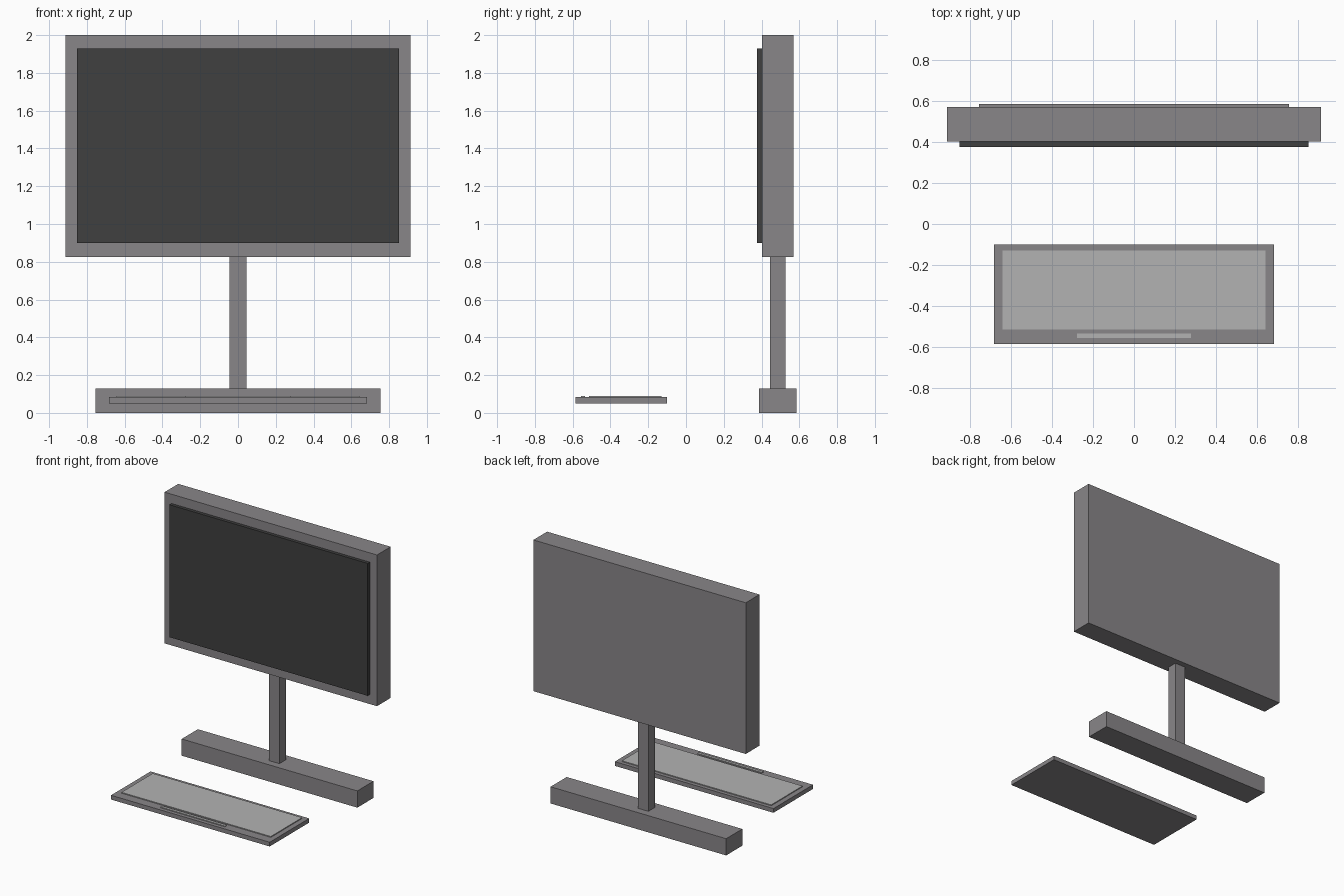
import bpy
import bmesh
from mathutils import Vector

if "Cube" in bpy.data.objects:
    bpy.data.objects.remove(bpy.data.objects["Cube"])


def material(name, colour):
    m = bpy.data.materials.new(name)
    m.diffuse_color = (*colour, 1)
    m.use_nodes = True
    m.node_tree.nodes["Principled BSDF"].inputs["Base Color"].default_value = m.diffuse_color
    return m


def box(name, half_width, y, z, mat):
    """Box symmetric about x = 0, spanning the given y and z ranges."""
    size = Vector((2 * half_width, y[1] - y[0], z[1] - z[0]))
    bm = bmesh.new()
    bmesh.ops.create_cube(bm, size=1)
    bmesh.ops.scale(bm, vec=size, verts=bm.verts)
    mesh = bpy.data.meshes.new(name)
    bm.to_mesh(mesh)
    bm.free()
    mesh.materials.append(mat)
    obj = bpy.data.objects.new(name, mesh)
    obj.location = (0, sum(y) / 2, sum(z) / 2)
    bpy.context.collection.objects.link(obj)
    return obj


casing = material("casing_grey", (0.25, 0.24, 0.25))
dark = material("screen_dark", (0.05, 0.05, 0.05))
light = material("key_light_grey", (0.45, 0.45, 0.45))

# Monitor: housing with a screen slab standing proud of the front
box("monitor_housing", 0.913, (0.402, 0.57), (0.825, 2.0), casing)
box("screen", 0.852, (0.376, 0.402), (0.899, 1.928), dark)

# Stand
box("stand_post", 0.045, (0.444, 0.526), (0.13, 0.825), casing)
box("stand_base", 0.755, (0.387, 0.585), (0.0, 0.13), casing)

# Keyboard with raised key panel and space bar
box("keyboard_body", 0.682, (-0.585, -0.10), (0.05, 0.083), casing)
box("key_panel", 0.642, (-0.514, -0.129), (0.083, 0.09), light)
box("space_bar", 0.277, (-0.556, -0.534), (0.083, 0.09), light)
